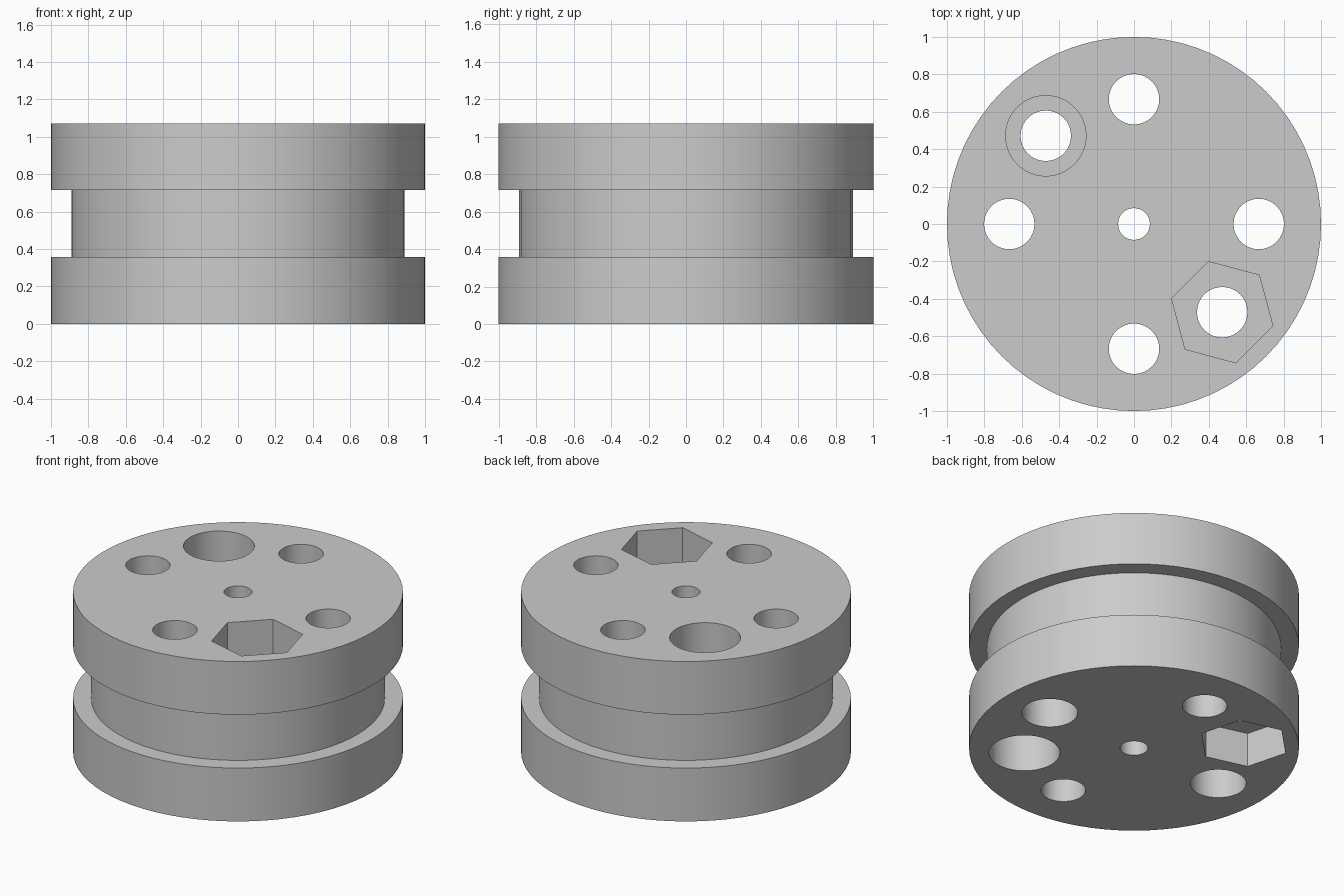
import bpy
import bmesh
from math import radians, sin, cos, pi

cube = bpy.data.objects.get("Cube")
if cube:
    bpy.data.objects.remove(cube, do_unlink=True)

HEIGHT = 1.07
PITCH = 0.667      # distance of the outer holes from the axis
HOLE = 0.135       # outer hole radius

grey = bpy.data.materials.new("light grey")
grey.use_nodes = True
grey.diffuse_color = (0.6, 0.6, 0.6, 1)
grey.node_tree.nodes["Principled BSDF"].inputs["Base Color"].default_value = (0.6, 0.6, 0.6, 1)


def make_lathe(name, profile, sides, turn=0.0, center=(0, 0)):
    """Closed solid of revolution from (radius, height) pairs, bottom to top."""
    bm = bmesh.new()
    rings = []
    for r, z in profile:
        angles = [turn + 2 * pi * i / sides for i in range(sides)]
        rings.append([bm.verts.new((center[0] + r * cos(a), center[1] + r * sin(a), z))
                      for a in angles])
    for low, high in zip(rings, rings[1:]):
        for i in range(sides):
            j = (i + 1) % sides
            bm.faces.new((low[i], low[j], high[j], high[i]))
    bm.faces.new(rings[0][::-1])
    bm.faces.new(rings[-1])
    mesh = bpy.data.meshes.new(name)
    bm.to_mesh(mesh)
    bm.free()
    mesh.materials.append(grey)
    obj = bpy.data.objects.new(name, mesh)
    bpy.context.collection.objects.link(obj)
    return obj


def polar(degrees):
    return PITCH * cos(radians(degrees)), PITCH * sin(radians(degrees))


# Grooved wheel body
body = make_lathe("grooved_wheel", [(1, 0), (1, 0.357), (0.89, 0.357),
                                    (0.89, 0.714), (1, 0.714), (1, HEIGHT)], 72)

LOW, HIGH = -0.1, HEIGHT + 0.1
cutters = [make_lathe("axle_hole_cutter", [(0.085, LOW), (0.085, HIGH)], 32)]

# Plain holes at front and back
for angle in (90, 270):
    cutters.append(make_lathe("plain_hole_cutter", [(HOLE, LOW), (HOLE, HIGH)],
                              32, center=polar(angle)))

# Side holes, widened from below
for angle in (0, 180):
    cutters.append(make_lathe("side_hole_cutter",
                              [(0.17, LOW), (0.17, 0.357), (HOLE, 0.357), (HOLE, HIGH)],
                              32, center=polar(angle)))

# Bolt holes: round head recess at one end, hexagonal nut pocket at the other
HEAD, HEAD_DEPTH, NUT, NUT_DEPTH = 0.215, 0.286, 0.28, 0.23
for angle, head_on_top in ((135, True), (315, False)):
    spot = polar(angle)
    if head_on_top:
        head_span = (HEIGHT - HEAD_DEPTH, HIGH)
        nut_span = (LOW, NUT_DEPTH)
    else:
        head_span = (LOW, HEAD_DEPTH)
        nut_span = (HEIGHT - NUT_DEPTH, HIGH)
    cutters.append(make_lathe("bolt_hole_cutter", [(HOLE, LOW - 0.1), (HOLE, HIGH + 0.1)],
                              32, center=spot))
    cutters.append(make_lathe("bolt_head_cutter", [(HEAD, z) for z in head_span],
                              48, center=spot))
    cutters.append(make_lathe("nut_pocket_cutter", [(NUT, z) for z in nut_span],
                              6, radians(45), spot))

# Cut every hole, then bake the result
for cutter in cutters:
    cut = body.modifiers.new(cutter.name, "BOOLEAN")
    cut.operation = "DIFFERENCE"
    cut.solver = "EXACT"
    cut.object = cutter
    cutter.hide_render = True

bpy.ops.object.select_all(action="DESELECT")
body.select_set(True)
bpy.context.view_layer.objects.active = body
for name in [m.name for m in body.modifiers]:
    bpy.ops.object.modifier_apply(modifier=name)
for cutter in cutters:
    bpy.data.objects.remove(cutter, do_unlink=True)

bpy.ops.object.shade_smooth_by_angle(angle=radians(30))
